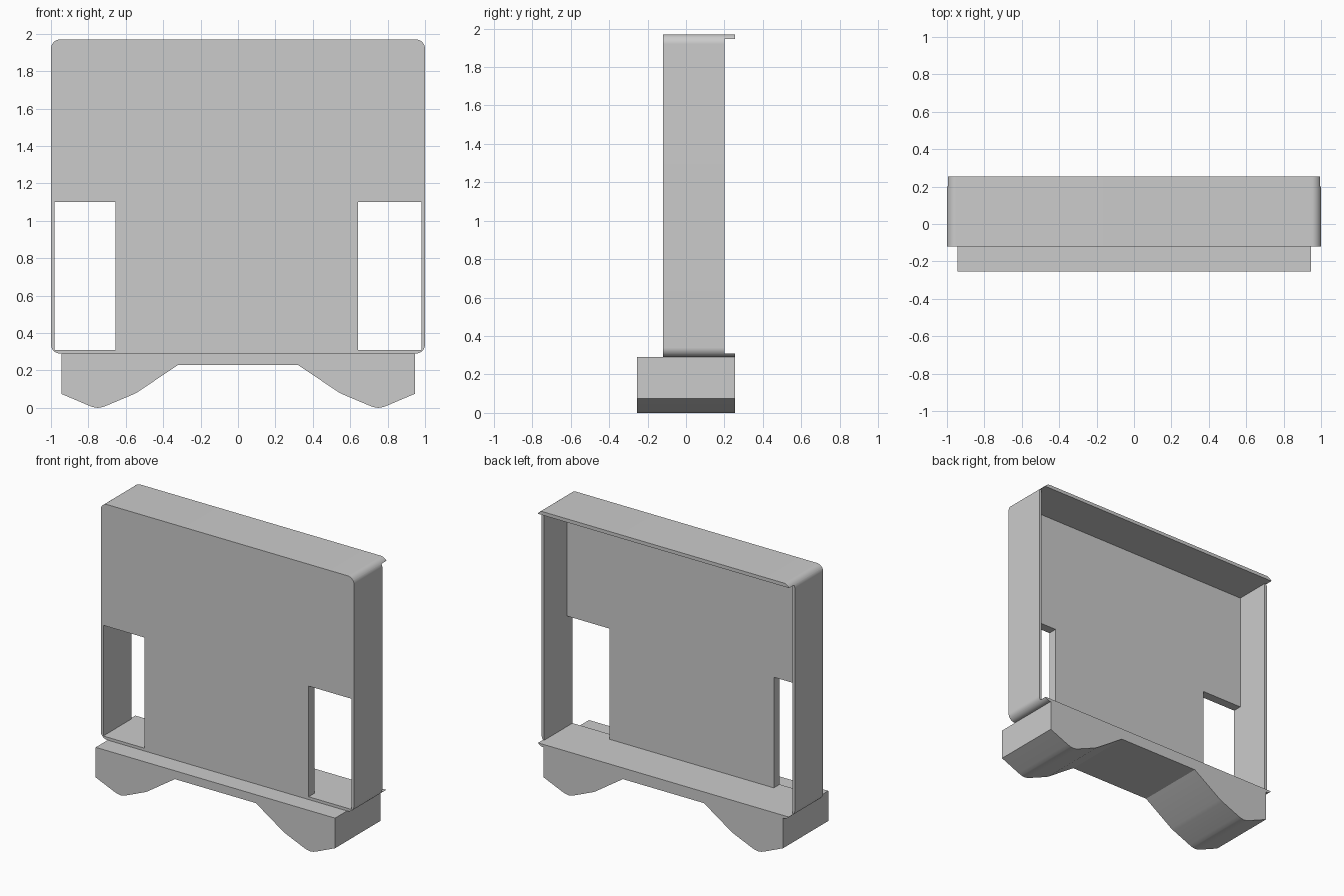
import bpy, bmesh
from math import sin, cos, pi, asin, radians

if "Cube" in bpy.data.objects:
    bpy.data.objects.remove(bpy.data.objects["Cube"])

GREY = (0.6, 0.6, 0.6, 1)
grey = bpy.data.materials.new("plain_grey")
grey.use_nodes = True
grey.diffuse_color = GREY
grey.node_tree.nodes["Principled BSDF"].inputs["Base Color"].default_value = GREY


def extrude(name, profile, y0, y1):
    """Extrude an (x, z) outline from y0 to y1."""
    bm = bmesh.new()
    front = bm.faces.new([bm.verts.new((x, y0, z)) for x, z in profile])
    swept = bmesh.ops.extrude_face_region(bm, geom=[front], use_keep_orig=True)
    for v in swept["geom"]:
        if isinstance(v, bmesh.types.BMVert):
            v.co.y = y1
    bmesh.ops.recalc_face_normals(bm, faces=bm.faces)
    mesh = bpy.data.meshes.new(name)
    bm.to_mesh(mesh)
    bm.free()
    mesh.materials.append(grey)
    obj = bpy.data.objects.new(name, mesh)
    bpy.context.collection.objects.link(obj)
    bpy.ops.object.select_all(action='DESELECT')
    obj.select_set(True)
    bpy.context.view_layer.objects.active = obj
    bpy.ops.object.shade_smooth_by_angle(angle=radians(24))
    return obj


def mirrored(half):
    """Close a right-hand half outline with its mirror image."""
    return half + [(-x, z) for x, z in reversed(half)]


# Tray dimensions
BOTTOM, TOP = 0.29, 1.97
FLOOR, CEILING = 0.31, 1.945
INNER, R = 0.98, 0.05
FRONT, WALL_BACK, LIP_BACK = -0.12, 0.20, 0.255


def corner(a0, a1, zc, sign, steps=8):
    """Arc of a rounded tray corner, angles measured up from horizontal."""
    angles = [a0 + (a1 - a0) * i / steps for i in range(steps + 1)]
    return [(1 - R + R * cos(a), zc + sign * R * sin(a)) for a in angles]


a_top = asin((CEILING - (TOP - R)) / R)
a_low = asin((BOTTOM + R - FLOOR) / R)

# Top and bottom shelves, whose lips run past the side walls
extrude("top_shelf", mirrored(corner(a_top, pi / 2, TOP - R, 1)[::-1]),
        FRONT, LIP_BACK)
extrude("bottom_shelf", mirrored(corner(a_low, pi / 2, BOTTOM + R, -1)[::-1]),
        FRONT, LIP_BACK)

# Side walls
wall = ([(INNER, FLOOR)] + corner(a_low, 0, BOTTOM + R, -1)
        + corner(0, a_top, TOP - R, 1) + [(INNER, CEILING)])
for side, s in (("left", 1), ("right", -1)):
    extrude(side + "_wall", [(s * x, z) for x, z in wall], FRONT, WALL_BACK)

# Front panel with an opening at each lower corner
extrude("front_panel", [
    (-INNER, CEILING), (-INNER, 1.10), (-0.655, 1.10), (-0.655, FLOOR),
    (0.642, FLOOR), (0.642, 1.10), (INNER, 1.10), (INNER, CEILING)],
    FRONT, -0.055)

# Base with two rounded feet
extrude("base", mirrored([
    (0.32, 0.23), (0.54, 0.082), (0.565, 0.07), (0.70, 0.013), (0.725, 0.004),
    (0.75, 0.0), (0.775, 0.004), (0.80, 0.013), (0.945, 0.075), (0.945, BOTTOM)]),
    -0.255, 0.255)
